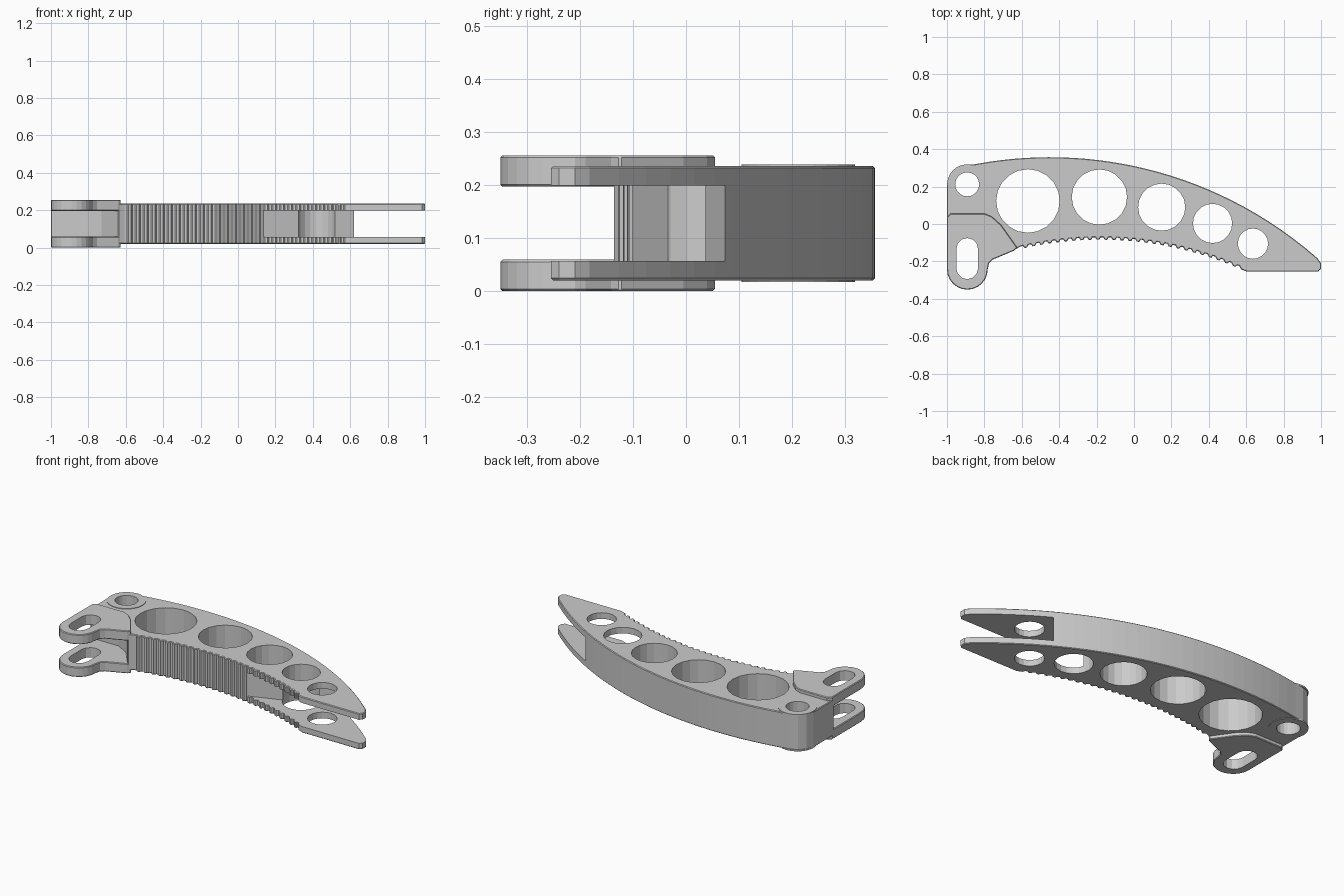
import bpy, bmesh, math

if "Cube" in bpy.data.objects:
    bpy.data.objects.remove(bpy.data.objects["Cube"])


def prism(name, pts, z0, z1):
    bm = bmesh.new()
    face = bm.faces.new([bm.verts.new((x, y, z0)) for x, y in pts])
    ext = bmesh.ops.extrude_face_region(bm, geom=[face])
    for v in ext["geom"]:
        if isinstance(v, bmesh.types.BMVert):
            v.co.z = z1
    bmesh.ops.recalc_face_normals(bm, faces=bm.faces)
    me = bpy.data.meshes.new(name)
    bm.to_mesh(me)
    bm.free()
    ob = bpy.data.objects.new(name, me)
    bpy.context.collection.objects.link(ob)
    return ob


def arc(cx, cy, r, a0, a1, n):
    return [(cx + r * math.cos(math.radians(a0 + (a1 - a0) * i / n)),
             cy + r * math.sin(math.radians(a0 + (a1 - a0) * i / n))) for i in range(n + 1)]


def circle(cx, cy, r, n=20):
    return arc(cx, cy, r, 0, 360, n)[:-1]


def apply_mod(ob, kind, **settings):
    mod = ob.modifiers.new(kind.title(), kind)
    for key, value in settings.items():
        setattr(mod, key, value)
    bpy.context.view_layer.objects.active = ob
    bpy.ops.object.modifier_apply(modifier=mod.name)


def chamfer(ob, w):
    apply_mod(ob, "BEVEL", width=w, segments=1, limit_method="ANGLE",
              angle_limit=math.radians(70))


def cut(ob, pts, z0=-0.2, z1=0.5):
    cutter = prism("cutter", pts, z0, z1)
    cutter.hide_render = True
    apply_mod(ob, "BOOLEAN", operation="DIFFERENCE", solver="EXACT", object=cutter)
    bpy.data.objects.remove(cutter)


def back_y(x):
    return 0.357 - 2.166 + math.sqrt(2.166 ** 2 - (x + 0.45) ** 2)


def grip_y(x):
    return -0.08 - 1.87 + math.sqrt(1.87 ** 2 - (x + 0.18) ** 2)


# Curved handle body: smooth back, toothed grip, pointed tip
profile = [(-1, 0.02), (-1, 0.215), (-0.985, 0.26), (-0.955, 0.295), (-0.91, 0.312)]
profile += [(x, back_y(x)) for x in [-0.85 + 1.83 * i / 28 for i in range(29)]]
profile += [(1, -0.21), (1, -0.24), (0.985, -0.255), (0.605, -0.255)]
teeth = 28
pitch = 1.2 / teeth
for i in range(teeth):
    for f, d in ((0.0, -0.004), (0.3, -0.004), (0.5, 0.009), (0.8, 0.009)):
        x = 0.585 - (i + f) * pitch
        profile.append((x, grip_y(x) + d))
profile += [(-0.64, -0.138), (-0.73, -0.025), (-0.81, 0.02)]
body = prism("handle_body", profile, 0.02, 0.236)
chamfer(body, 0.004)

# Lightening holes and pivot hole
pivot = (-0.892, 0.212)
for x, y, r in [(-0.567, 0.123, 0.17), (-0.185, 0.144, 0.148), (0.148, 0.09, 0.126),
                (0.42, 0.003, 0.105), (0.636, -0.105, 0.081), (*pivot, 0.064)]:
    cut(body, circle(x, y, r))

# Fork slot that splits the tip into two plates
cut(body, [(0.05, -0.133), (0.7, 0.103), (0.7, 0.5), (1.2, 0.5), (1.2, -0.5), (0.05, -0.5)],
    0.057, 0.199)

# Hinge tabs and pivot washers, above and below
tab = [(-1, 0.035), (-0.98, 0.055), (-0.797, 0.055), (-0.76, 0.04), (-0.71, -0.005),
       (-0.625, -0.125), (-0.64, -0.142), (-0.755, -0.19), (-0.775, -0.21)]
tab += arc(-0.891, -0.242, 0.109, 0, -180, 12)
slot = arc(-0.892, -0.133, 0.058, 0, 180, 6) + arc(-0.892, -0.237, 0.058, 180, 360, 6)
for side, t0, w0 in (("lower", 0.0, 0.017), ("upper", 0.197, 0.23)):
    ob = prism(side + "_hinge_tab", tab, t0, t0 + 0.059)
    chamfer(ob, 0.004)
    cut(ob, slot)
    ring = prism(side + "_pivot_washer", circle(*pivot, 0.107, 24), w0, w0 + 0.009)
    cut(ring, circle(*pivot, 0.064))
